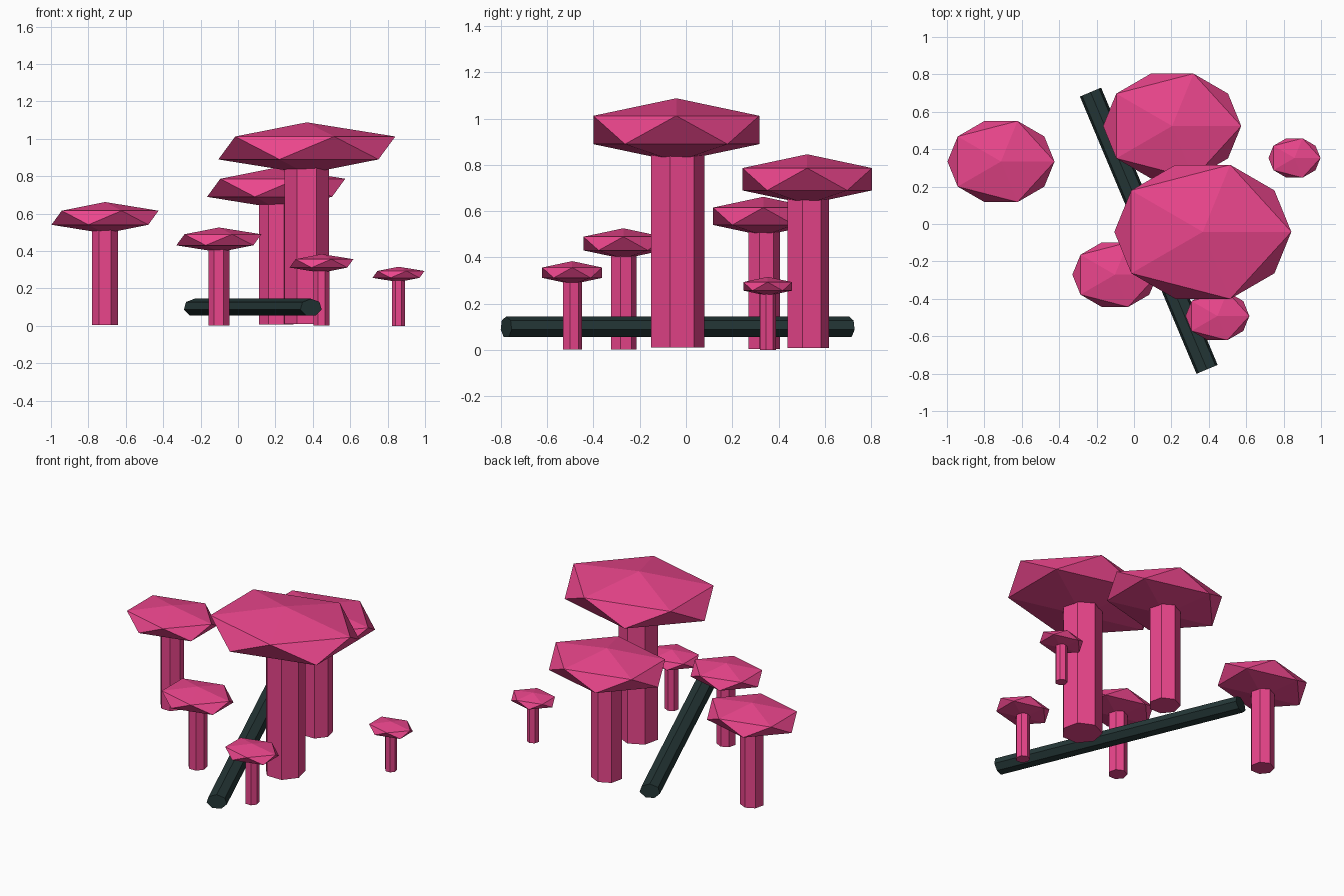
import bpy, math

if "Cube" in bpy.data.objects:
    bpy.data.objects.remove(bpy.data.objects["Cube"])


def material(name, color):
    m = bpy.data.materials.new(name)
    m.diffuse_color = color
    m.use_nodes = True
    m.node_tree.nodes["Principled BSDF"].inputs["Base Color"].default_value = m.diffuse_color
    return m


PINK = material("pink", (0.82, 0.06, 0.26, 1))
DARK = material("dark_wood", (0.018, 0.038, 0.038, 1))


def finish(name, mat, scale):
    ob = bpy.context.object
    ob.name = name
    ob.scale = scale
    ob.data.materials.append(mat)


def mushroom(name, x, y, z, radius, height, stem_radius, base):
    # Flattened icosahedron cap
    bpy.ops.mesh.primitive_ico_sphere_add(subdivisions=1, radius=1, location=(x, y, z))
    finish(name + "_cap", PINK, (radius, radius * 0.797, height))
    # Seven-sided stem, ending inside the cap
    bpy.ops.mesh.primitive_cylinder_add(vertices=7, radius=1, depth=1,
                                        location=(x, y, (z + base) / 2))
    finish(name + "_stem", PINK, (stem_radius, stem_radius, z - base))


# x, y, cap centre z, cap radius, cap half height, stem radius, stem base
mushroom("largest_mushroom", 0.368, -0.042, 0.951, 0.529, 0.137, 0.122, 0.01)
mushroom("tall_mushroom", 0.204, 0.524, 0.738, 0.413, 0.108, 0.095, 0.008)
mushroom("left_mushroom", -0.711, 0.334, 0.578, 0.320, 0.084, 0.072, 0.004)
mushroom("middle_mushroom", -0.102, -0.271, 0.460, 0.2545, 0.066, 0.058, 0.003)
mushroom("small_mushroom", 0.446, -0.492, 0.334, 0.191, 0.050, 0.043, 0.001)
mushroom("smallest_mushroom", 0.858, 0.353, 0.275, 0.1555, 0.041, 0.0365, 0.0)

# Fallen log with a flattened seven-sided section
bpy.ops.mesh.primitive_cylinder_add(vertices=7, radius=1, depth=1,
                                    location=(0.079, -0.036, 0.098),
                                    rotation=(math.radians(90), 0, math.radians(22.8)))
finish("fallen_log", DARK, (0.063, 0.047, 1.608))
